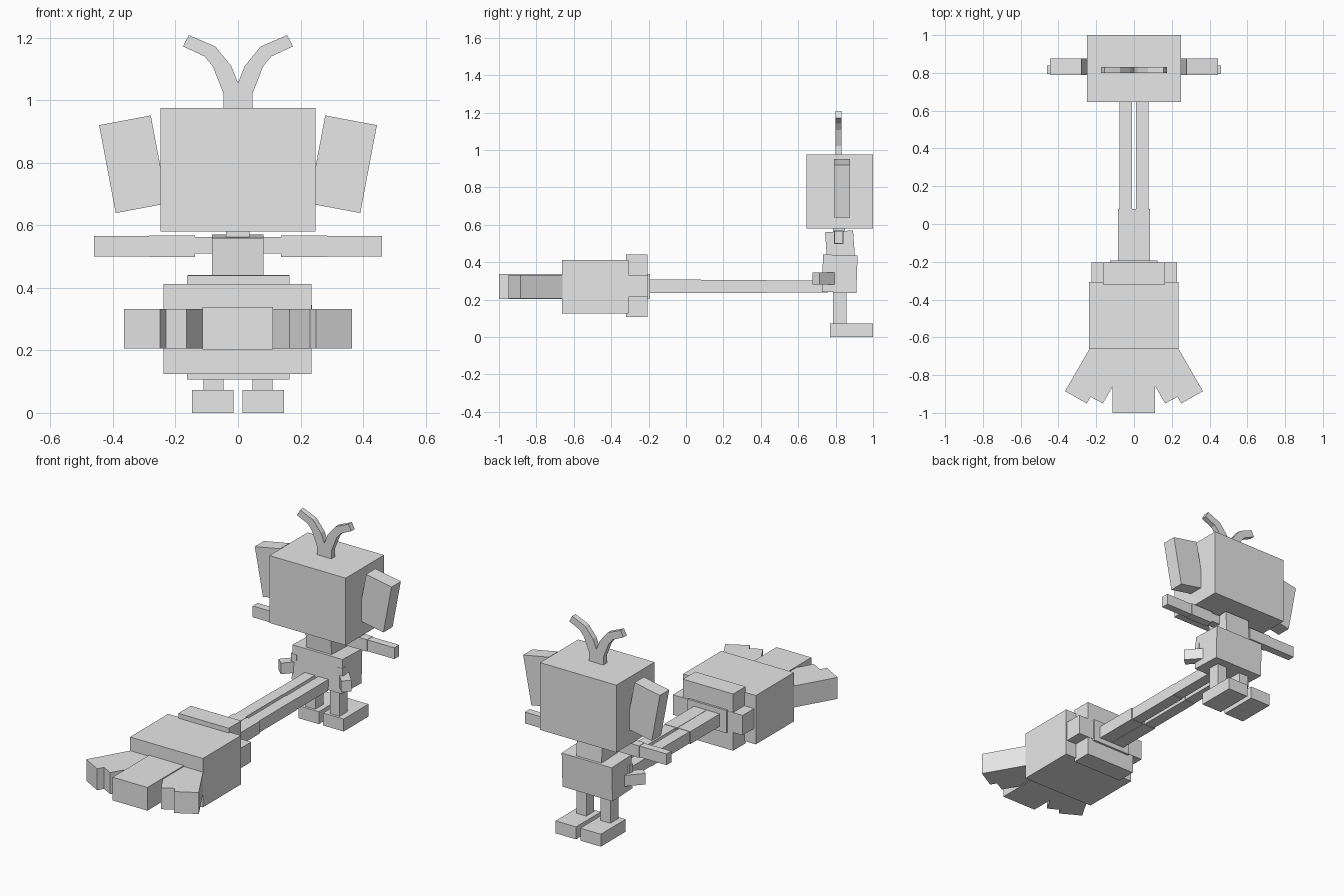
import bpy, bmesh
from math import radians
from mathutils import Matrix, Vector

cube = bpy.data.objects.get("Cube")
if cube:
    bpy.data.objects.remove(cube, do_unlink=True)

grey = bpy.data.materials.new("plain grey")
grey.use_nodes = True
grey.diffuse_color = (0.8, 0.8, 0.8, 1)
grey.node_tree.nodes["Principled BSDF"].inputs["Base Color"].default_value = (0.8, 0.8, 0.8, 1)


def finish(name, bm):
    bmesh.ops.recalc_face_normals(bm, faces=bm.faces)
    mesh = bpy.data.meshes.new(name)
    bm.to_mesh(mesh)
    bm.free()
    mesh.materials.append(grey)
    obj = bpy.data.objects.new(name, mesh)
    bpy.context.collection.objects.link(obj)
    return obj


def box(name, x, y, z, turn=0, axis="X"):
    """Block from three (low, high) spans, turned in degrees about its centre."""
    spans = (x, y, z)
    centre = Vector([(a + b) / 2 for a, b in spans])
    size = Matrix.Diagonal([b - a for a, b in spans] + [1])
    bm = bmesh.new()
    bmesh.ops.create_cube(bm, size=1, matrix=Matrix.Rotation(radians(turn), 4, axis) @ size)
    obj = finish(name, bm)
    obj.location = centre
    return obj


def prism(name, outline, low, high, place):
    """Extrude a flat outline from low to high; place maps (u, v, depth) to xyz."""
    bm = bmesh.new()
    face = bm.faces.new([bm.verts.new(place(u, v, low)) for u, v in outline])
    shift = Vector(place(0, 0, high)) - Vector(place(0, 0, low))
    new = bmesh.ops.extrude_face_region(bm, geom=[face])["geom"]
    bmesh.ops.translate(bm, vec=shift, verts=[v for v in new if isinstance(v, bmesh.types.BMVert)])
    return finish(name, bm)


# Head, neck and body
box("head", (-.248, .248), (.645, 1), (.58, .975))
box("neck", (-.038, .036), (.785, .85), (.55, .59))
box("upper_body", (-.083, .081), (.748, .898), (.43, .565), 4)
box("lower_body", (-.16, .165), (.73, .914), (.238, .438), -2)

# Forked tuft
half = [(.046, .96), (.046, 1.02), (.08, 1.107), (.107, 1.14), (.176, 1.172),
        (.157, 1.208), (.073, 1.172), (.022, 1.11)]
tuft = half + [(0, 1.055)] + [(-x, z) for x, z in reversed(half)]
prism("tuft", tuft, .8, .832, lambda u, v, d: (u, d, v))


def span(side, a, b):
    return tuple(sorted((side * a, side * b)))


for side, label in ((1, "left"), (-1, "right")):
    # Ears, arms and legs
    box(label + "_ear", span(side, .251, .419), (.79, .876), (.652, .938), side * 10.7, "Y")
    box(label + "_upper_arm", span(side, .05, .14), (.79, .84), (.51, .563))
    box(label + "_forearm", span(side, .138, .285), (.79, .842), (.498, .568))
    box(label + "_hand", span(side, .285, .46), (.793, .838), (.5, .566))
    box(label + "_leg", span(side, .047, .11), (.785, .858), (.05, .26))
    box(label + "_foot", span(side, .014, .147), (.77, 1), (0, .073))

    # Splayed grips at the front of the body
    box(label + "_grip", span(side, .12, .235), (.711, .766), (.28, .345), side * -48, "Z")
    box(label + "_grip_joint", span(side, .13, .168), (.73, .765), (.335, .39))

    # Long paired rods, slightly thicker toward the front
    box(label + "_rod_back", span(side, .011, .077), (.43, .76), (.238, .303))
    box(label + "_rod_middle", span(side, .01, .078), (.08, .432), (.236, .305))
    box(label + "_rod_front", span(side, .001, .084), (-.22, .08), (.234, .307))

    # Pair of side prongs
    prong = [(.1, -.6), (.2, -.6), (.235, -.66), (.365, -.885), (.25, -.95),
             (.23, -.915), (.165, -.95), (.06, -.768), (.06, -.6)]
    prism(label + "_prongs", prong, .206, .332,
          lambda u, v, d, s=side: (s * u, v, d))

# Large front block with its collar and middle prong
box("front_block", (-.238, .235), (-.662, -.308), (.125, .412))
box("collar_upright", (-.163, .164), (-.32, -.205), (.107, .44))
box("collar_crossbar", (-.226, .228), (-.315, -.203), (.215, .332))
box("collar_plate", (-.127, .125), (-.22, -.193), (.205, .338))
box("middle_prong", (-.114, .112), (-1, -.6), (.202, .338))
